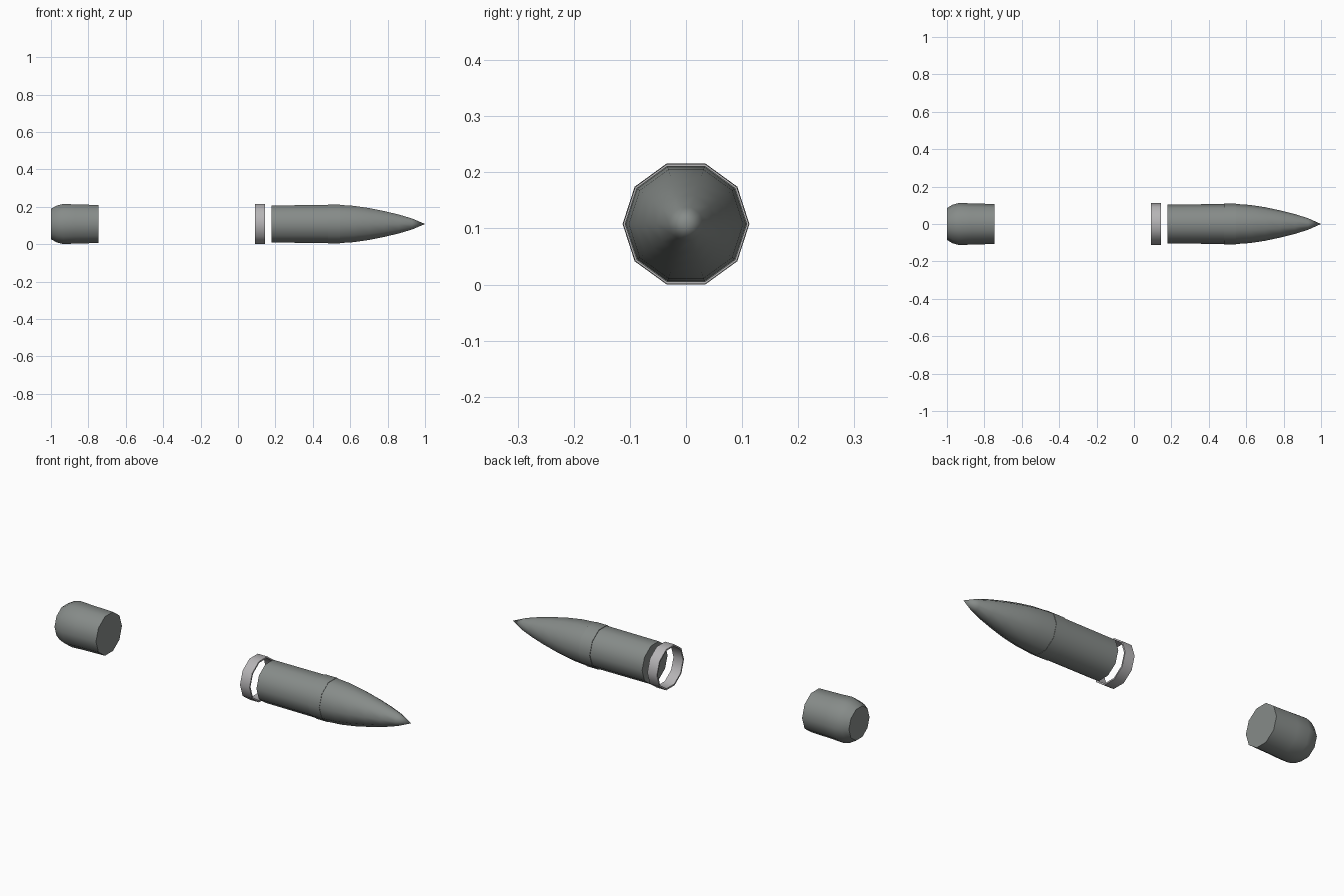
import bpy
import bmesh
from math import cos, sin, tau

if "Cube" in bpy.data.objects:
    bpy.data.objects.remove(bpy.data.objects["Cube"], do_unlink=True)

SIDES = 10
AXIS_Z = 0.108


def make_material(name, colour):
    mat = bpy.data.materials.new(name)
    mat.use_nodes = True
    mat.diffuse_color = colour
    bsdf = mat.node_tree.nodes["Principled BSDF"]
    bsdf.inputs["Base Color"].default_value = colour
    return mat


def lathe(name, profile, mat, closed=False):
    """Turn (x, radius) points about the long axis; radius 0 makes a tip."""
    bm = bmesh.new()
    rings = []
    for x, r in profile:
        if r == 0:
            rings.append([bm.verts.new((x, 0, AXIS_Z))] * SIDES)
        else:
            angles = [tau * i / SIDES for i in range(SIDES)]
            rings.append([bm.verts.new((x, r * cos(a), AXIS_Z + r * sin(a)))
                          for a in angles])
    pairs = list(zip(rings, rings[1:]))
    if closed:
        pairs.append((rings[-1], rings[0]))
    for a, b in pairs:
        for i in range(SIDES):
            j = (i + 1) % SIDES
            corners = list(dict.fromkeys((a[i], a[j], b[j], b[i])))
            bm.faces.new(corners)
    bmesh.ops.recalc_face_normals(bm, faces=bm.faces)
    mesh = bpy.data.meshes.new(name)
    bm.to_mesh(mesh)
    bm.free()
    mesh.materials.append(mat)
    obj = bpy.data.objects.new(name, mesh)
    bpy.context.collection.objects.link(obj)
    bpy.ops.object.select_all(action='DESELECT')
    obj.select_set(True)
    bpy.context.view_layer.objects.active = obj
    bpy.ops.object.shade_smooth_by_angle(angle=0.75)
    return obj


gunmetal = make_material("gunmetal grey", (0.24, 0.26, 0.25, 1))
steel = make_material("light steel", (0.47, 0.46, 0.47, 1))

# Rear plug with a rounded back edge
lathe("rear_plug", [(-1, 0), (-1, 0.085), (-0.97, 0.103), (-0.935, 0.113),
                    (-0.87, 0.11), (-0.745, 0.107), (-0.745, 0)], gunmetal)

# Thin open collar
lathe("collar_ring", [(0.09, 0.104), (0.09, 0.112), (0.145, 0.112),
                      (0.145, 0.104)], steel, closed=True)

# Straight casing, raised band and pointed nose
lathe("casing", [(0.18, 0), (0.18, 0.105), (0.48, 0.106), (0.48, 0)], gunmetal)
lathe("raised_band", [(0.48, 0), (0.48, 0.109), (0.545, 0.109), (0.545, 0)],
      gunmetal)
lathe("nose", [(0.545, 0), (0.545, 0.107), (0.62, 0.102), (0.7, 0.09),
               (0.78, 0.073), (0.86, 0.053), (0.93, 0.031), (1, 0)], gunmetal)
